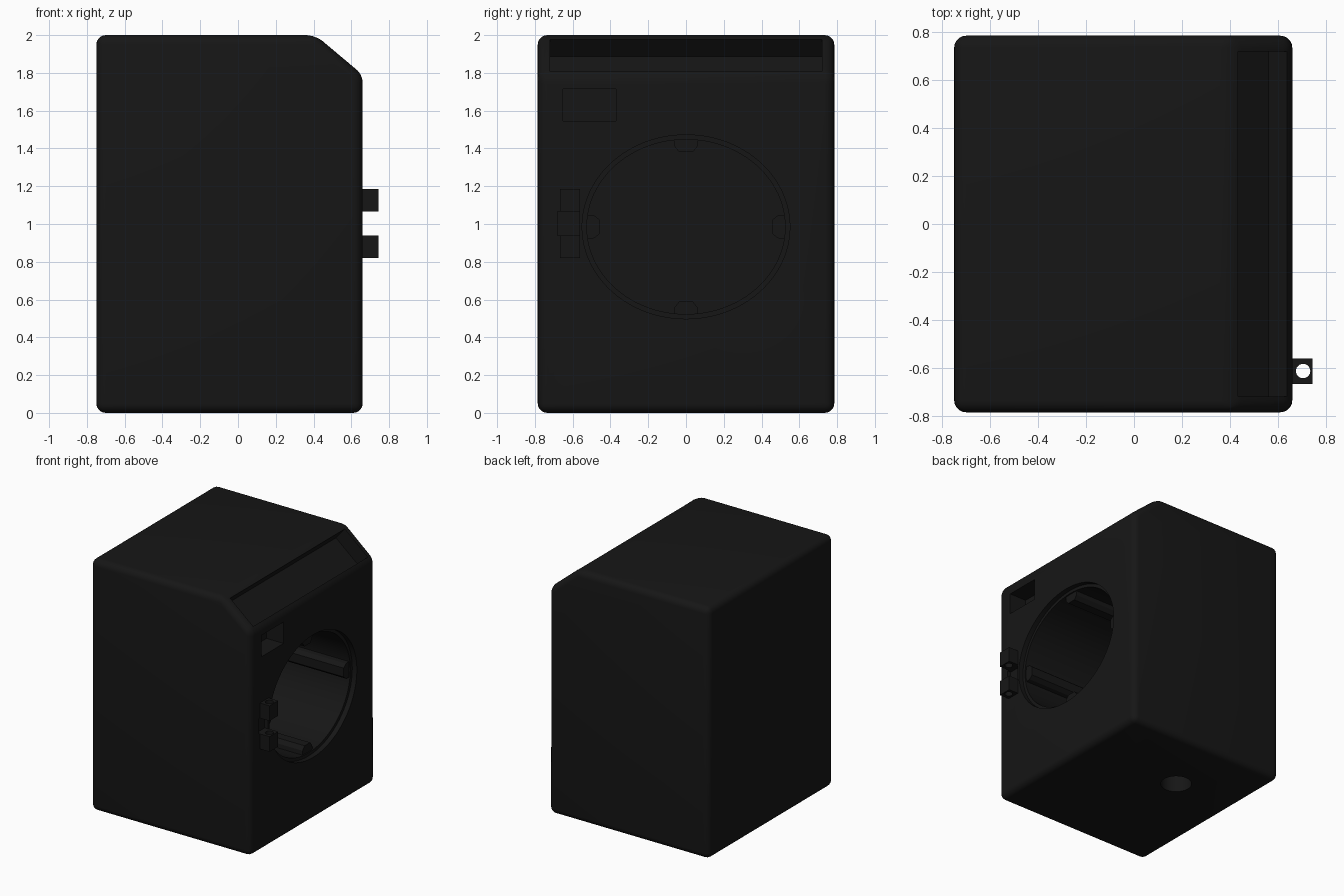
import bpy, bmesh, math
from mathutils import Vector

if "Cube" in bpy.data.objects:
    bpy.data.objects.remove(bpy.data.objects["Cube"])

black = bpy.data.materials.new("black_plastic")
black.diffuse_color = (0.008, 0.008, 0.008, 1)
black.use_nodes = True
black.node_tree.nodes["Principled BSDF"].inputs["Base Color"].default_value = black.diffuse_color


def prism(name, pts, vec):
    """Solid made by sweeping a closed polygon of 3D points along vec."""
    bm = bmesh.new()
    base = bm.faces.new([bm.verts.new(p) for p in pts])
    ext = bmesh.ops.extrude_face_region(bm, geom=[base], use_keep_orig=True)
    moved = [g for g in ext["geom"] if isinstance(g, bmesh.types.BMVert)]
    bmesh.ops.translate(bm, vec=Vector(vec), verts=moved)
    bmesh.ops.recalc_face_normals(bm, faces=bm.faces)
    me = bpy.data.meshes.new(name)
    bm.to_mesh(me)
    bm.free()
    ob = bpy.data.objects.new(name, me)
    bpy.context.collection.objects.link(ob)
    me.materials.append(black)
    return ob


def box(name, x, y, z):
    pts = [(x[0], y[0], z[0]), (x[1], y[0], z[0]), (x[1], y[1], z[0]), (x[0], y[1], z[0])]
    return prism(name, pts, (0, 0, z[1] - z[0]))


def ellipse(ry, rz, n=96):
    return [(ry * math.cos(2 * math.pi * i / n), rz * math.sin(2 * math.pi * i / n)) for i in range(n)]


def activate(ob):
    bpy.ops.object.select_all(action='DESELECT')
    ob.select_set(True)
    bpy.context.view_layer.objects.active = ob


def cut(ob, cutter):
    cutter.hide_render = True
    mod = ob.modifiers.new("cut", 'BOOLEAN')
    mod.operation, mod.solver, mod.object = 'DIFFERENCE', 'EXACT', cutter
    activate(ob)
    bpy.ops.object.modifier_apply(modifier=mod.name)
    bpy.data.objects.remove(cutter)


def smooth(ob):
    activate(ob)
    bpy.ops.object.shade_smooth_by_angle(angle=math.radians(35))


FACE, CZ = 0.66, 0.985   # front plate x, bore centre height

# Housing: side profile with a sloped top edge, all edges rounded
outline = [(-0.75, 0), (FACE, 0), (FACE, 1.79), (0.41, 2), (-0.75, 2)]
body = prism("housing", [(x, -0.785, z) for x, z in outline], (0, 1.57, 0))
bev = body.modifiers.new("round", 'BEVEL')
bev.width, bev.segments, bev.limit_method = 0.05, 5, 'NONE'
activate(body)
bpy.ops.object.modifier_apply(modifier=bev.name)

# Recessed window in the slope
nx, nz = 0.643, 0.766
a, b = (0.435, 1.979), (0.638, 1.809)
sec = [(a[0] - nx * .12, a[1] - nz * .12), (b[0] - nx * .12, b[1] - nz * .12),
       (b[0] + nx * .1, b[1] + nz * .1), (a[0] + nx * .1, a[1] + nz * .1)]
cut(body, prism("window_cutter", [(x, -0.72, z) for x, z in sec], (0, 1.44, 0)))

# Oval bore with a shallow stepped rim
for ry, rz, depth in ((0.525, 0.462, 1.25), (0.55, 0.487, 0.04)):
    pts = [(FACE - depth, y, CZ + z) for y, z in ellipse(ry, rz)]
    cut(body, prism("bore_cutter", pts, (depth + 0.1, 0, 0)))

# Small pocket, hinge recess and round socket in the base
cut(body, box("pocket_cutter", (FACE - 0.15, FACE + 0.1), (-0.65, -0.37), (1.545, 1.715)))
cut(body, box("hinge_cutter", (FACE - 0.03, FACE + 0.1), (-0.68, -0.565), (0.94, 1.065)))
cut(body, prism("socket_cutter", [(-0.2 + x, 0.25 + y, -0.1) for x, y in ellipse(0.115, 0.115, 48)],
                (0, 0, 0.3)))
smooth(body)

# Four guide rails along the bore
for k in range(4):
    vertical = k % 2
    sign = 1 if k < 2 else -1
    outer, inner = (0.475, 0.395) if vertical else (0.54, 0.455)
    rail = [(-0.065, outer), (0.065, outer), (0.06, inner + 0.03),
            (0.035, inner), (-0.035, inner), (-0.06, inner + 0.03)]
    pts = [(0.61, t, CZ + sign * r) if vertical else (0.61, sign * r, CZ + t) for t, r in rail]
    prism(f"bore_rail_{k + 1}", pts, (-1.2, 0, 0))

# Two hinge lugs with pin holes
for i, z0 in enumerate((0.82, 1.065)):
    lug = box(f"hinge_lug_{i + 1}", (FACE - 0.02, 0.745), (-0.668, -0.56), (z0, z0 + 0.12))
    hole = [(0.705 + x, -0.613 + y, z0 - 0.05) for x, y in ellipse(0.03, 0.03, 32)]
    cut(lug, prism("pin_cutter", hole, (0, 0, 0.25)))
    smooth(lug)
